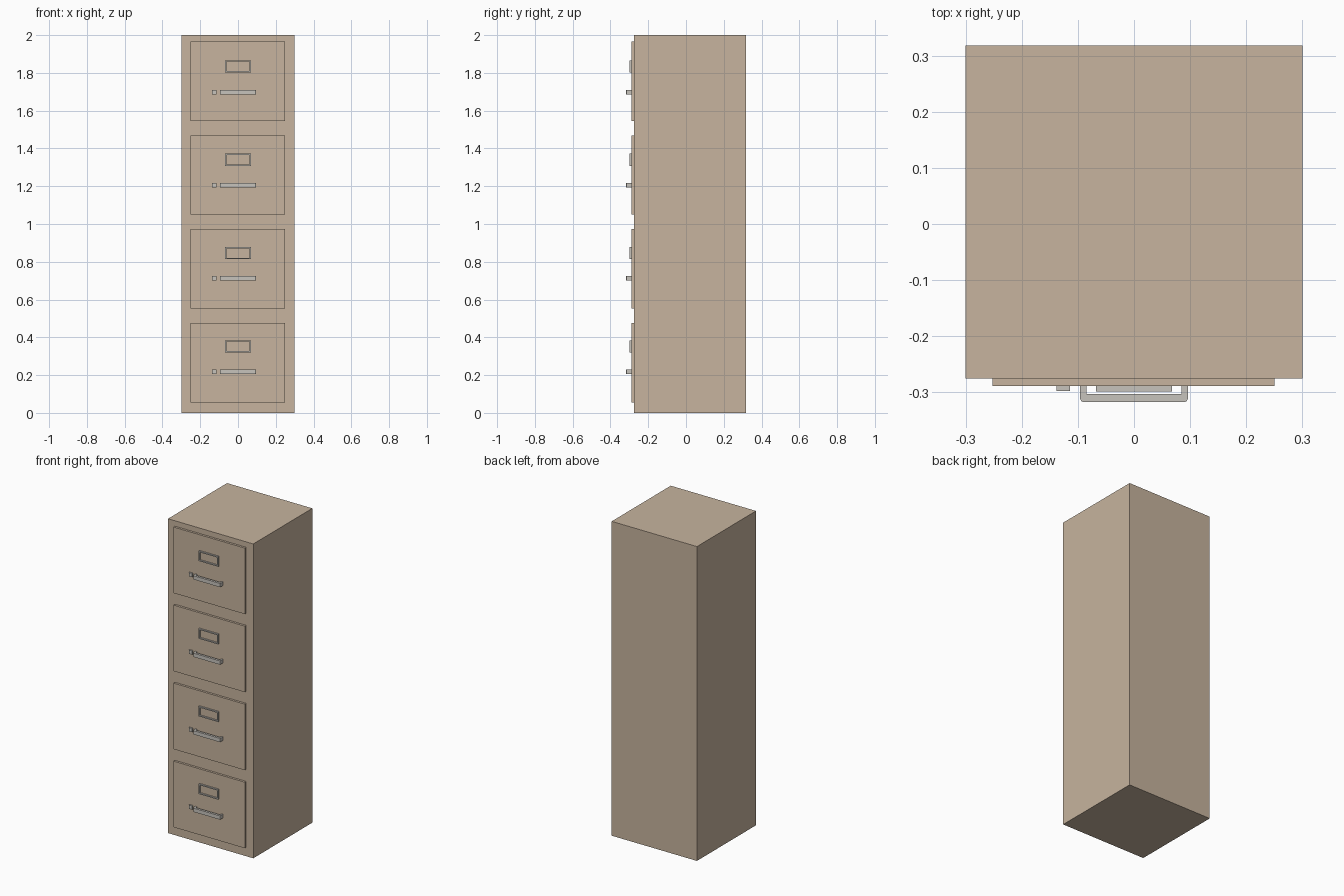
import bpy, bmesh

if "Cube" in bpy.data.objects:
    bpy.data.objects.remove(bpy.data.objects["Cube"])


def material(name, rgb):
    m = bpy.data.materials.new(name)
    m.diffuse_color = (*rgb, 1)
    m.use_nodes = True
    m.node_tree.nodes["Principled BSDF"].inputs["Base Color"].default_value = m.diffuse_color
    return m


beige = material("beige_paint", (0.57, 0.456, 0.342))
metal = material("grey_metal", (0.57, 0.55, 0.505))


def finish(name, bm, mat):
    bmesh.ops.recalc_face_normals(bm, faces=bm.faces[:])
    me = bpy.data.meshes.new(name)
    bm.to_mesh(me)
    bm.free()
    me.materials.append(mat)
    ob = bpy.data.objects.new(name, me)
    bpy.context.collection.objects.link(ob)
    return ob


def add_box(bm, x0, x1, y0, y1, z0, z1):
    vs = bmesh.ops.create_cube(bm, size=1)["verts"]
    for v in vs:
        v.co = (x1 if v.co.x > 0 else x0,
                y1 if v.co.y > 0 else y0,
                z1 if v.co.z > 0 else z0)


def box(name, mat, *dims):
    bm = bmesh.new()
    add_box(bm, *dims)
    return finish(name, bm, mat)


def handle(name, z, h=0.024):
    # C-shaped pull with clipped corners, extruded upward
    xo, xi, back, yo, yi, c = 0.096, 0.085, -0.288, -0.3175, -0.303, 0.006
    right = [(xi, yi), (xi, back), (xo, back), (xo, yo + c),
             (xo - 0.002, yo + 0.002), (xo - c, yo)]
    outline = right + [(-x, y) for x, y in reversed(right)]
    bm = bmesh.new()
    f = bm.faces.new([bm.verts.new((x, y, z - h / 2)) for x, y in outline])
    ext = bmesh.ops.extrude_face_region(bm, geom=[f])["geom"]
    bmesh.ops.translate(bm, vec=(0, 0, h),
                        verts=[g for g in ext if isinstance(g, bmesh.types.BMVert)])
    return finish(name, bm, metal)


def label_frame(name, z, w=0.068, h=0.032, t=0.007):
    # thin rectangular rim around the label recess
    y0, y1 = -0.2985, -0.288
    bm = bmesh.new()
    for s in (-1, 1):
        a, b = sorted((s * w, s * (w - t)))
        add_box(bm, a, b, y0, y1, z - h, z + h)
        a, b = sorted((s * h, s * (h - t)))
        add_box(bm, -w + t, w - t, y0, y1, z + a, z + b)
    return finish(name, bm, metal)


# Cabinet body
box("cabinet_body", beige, -0.3, 0.3, -0.275, 0.3185, 0, 2)

# Four drawers, bottom to top
for i in range(4):
    z = 0.266 + 0.4965 * i
    box(f"drawer_front_{i+1}", beige, -0.252, 0.25, -0.289, -0.27, z - 0.21, z + 0.21)
    label_frame(f"label_frame_{i+1}", 0.352 + 0.494 * i)
    hz = 0.219 + 0.493 * i
    handle(f"handle_{i+1}", hz)
    box(f"latch_{i+1}", metal, -0.138, -0.114, -0.298, -0.285, hz - 0.012, hz + 0.012)
